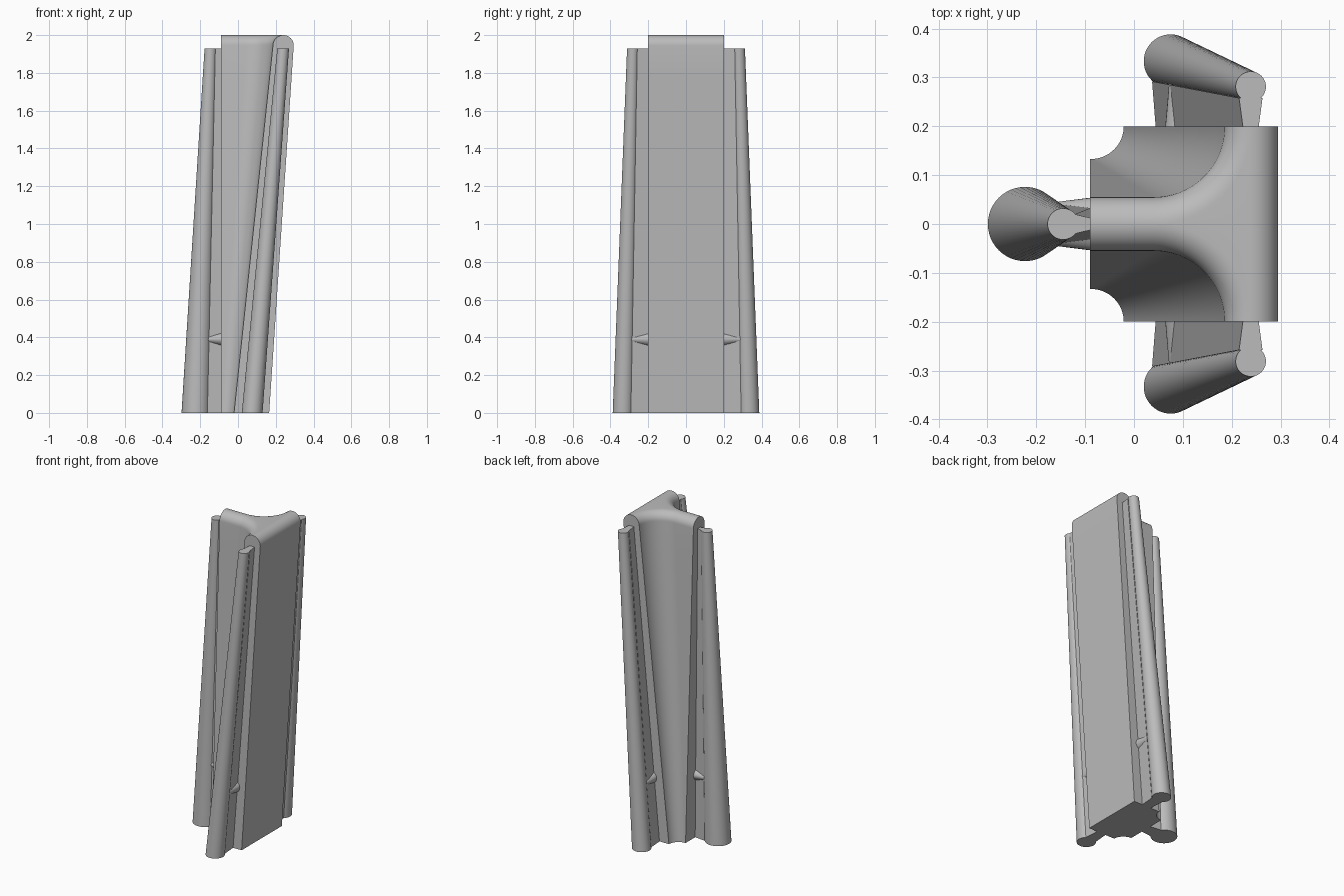
import bpy, bmesh
from math import sin, cos, pi
from mathutils import Vector

if "Cube" in bpy.data.objects:
    bpy.data.objects.remove(bpy.data.objects["Cube"])

grey = bpy.data.materials.new("plain grey")
grey.use_nodes = True
grey.diffuse_color = (0.5, 0.5, 0.5, 1)
grey.node_tree.nodes["Principled BSDF"].inputs["Base Color"].default_value = (0.5, 0.5, 0.5, 1)


def mix(a, b, t):
    return a + (b - a) * t


def loft(name, rings, strip_caps=False):
    """Skin a stack of closed rings and cap both ends."""
    bm = bmesh.new()
    rows = [[bm.verts.new(p) for p in ring] for ring in rings]
    n = len(rows[0])
    for low, high in zip(rows, rows[1:]):
        for i in range(n):
            j = (i + 1) % n
            bm.faces.new((low[i], low[j], high[j], high[i]))
    for row in (rows[0], rows[-1]):
        if strip_caps:
            # join mirrored points across the middle
            for i in range(n // 2 - 1):
                bm.faces.new((row[i], row[i + 1], row[n - 2 - i], row[n - 1 - i]))
        else:
            bm.faces.new(row)
    bmesh.ops.remove_doubles(bm, verts=bm.verts, dist=1e-5)
    bmesh.ops.dissolve_degenerate(bm, edges=bm.edges, dist=1e-5)
    bmesh.ops.recalc_face_normals(bm, faces=bm.faces)
    mesh = bpy.data.meshes.new(name)
    bm.to_mesh(mesh)
    bm.free()
    obj = bpy.data.objects.new(name, mesh)
    bpy.context.collection.objects.link(obj)
    mesh.materials.append(grey)
    bpy.ops.object.select_all(action="DESELECT")
    obj.select_set(True)
    bpy.context.view_layer.objects.active = obj
    bpy.ops.object.shade_smooth_by_angle(angle=pi / 6)
    return obj


# T-shaped core: stem and plate joined by hollow fillets, rounded over on top
ROUND, SHOULDER, HALF = 0.055, 1.945, 0.2


def core_ring(t, inset, z):
    centre = mix(-0.088, 0.04, t)
    radius = mix(0.067, HALF - ROUND, t) + inset
    plate_back = mix(0.165, 0.295, t) - inset
    half = [(-0.09, HALF - radius)]
    for i in range(25):
        a = i / 24 * pi / 2
        half.append((centre + radius * sin(a), HALF - radius * cos(a)))
    half.append((plate_back, HALF))
    return [(x, y, z) for x, y in half] + [(x, -y, z) for x, y in reversed(half)]


rings = [core_ring(i / 12, 0, SHOULDER * i / 12) for i in range(13)]
for i in range(1, 11):
    a = i / 10 * pi / 2
    rings.append(core_ring(1, ROUND * (1 - cos(a)), SHOULDER + ROUND * sin(a)))
loft("core", rings, strip_caps=True)


# Tapered tubes, each tied to the core by a web and a small pin
TOP = 1.93


def circle(centre, radius, z):
    return [(centre.x + radius * cos(i * pi / 24), centre.y + radius * sin(i * pi / 24), z)
            for i in range(48)]


def rail(name, out, low, high, wall, low_r, high_r, low_web, high_web, pin_w):
    out = Vector(out)
    side = Vector((-out.y, out.x))
    low, high = Vector(low), Vector(high)
    loft(name + "_tube", [circle(low, low_r, 0), circle(high, high_r, TOP)])

    # web widens from the core to the tube
    def web_ring(c, r, widths, z):
        inner = c + out * (wall - 0.01 - c.dot(out))
        outer = c - out * (r * 0.75)
        pts = [inner - side * widths[0], outer - side * widths[1],
               outer + side * widths[1], inner + side * widths[0]]
        return [(p.x, p.y, z) for p in pts]

    loft(name + "_web", [web_ring(low, low_r, low_web, 0), web_ring(high, high_r, high_web, TOP)])

    # oval pin narrowing toward the tube
    z = 0.39
    c = low.lerp(high, z / TOP)
    reach = c.dot(out) - mix(low_r, high_r, z / TOP) * 0.6

    def oval(dist, width, height):
        m = c + out * (dist - c.dot(out))
        ring = []
        for i in range(32):
            a = i * pi / 16
            p = m + side * (width * cos(a))
            ring.append((p.x, p.y, z + height * sin(a)))
        return ring

    loft(name + "_pin", [oval(wall - 0.01, pin_w, 0.042), oval(reach, pin_w * 0.8, 0.02)])


rail("stem", (-1, 0), (-0.223, 0), (-0.145, 0), 0.09, 0.076, 0.032,
     (0.036, 0.046), (0.01, 0.02), 0.055)
for name, s in (("left", 1), ("right", -1)):
    rail(name, (0, s), (0.075, s * 0.333), (0.239, s * 0.281), HALF, 0.055, 0.031,
         (0.03, 0.038), (0.015, 0.024), 0.045)
